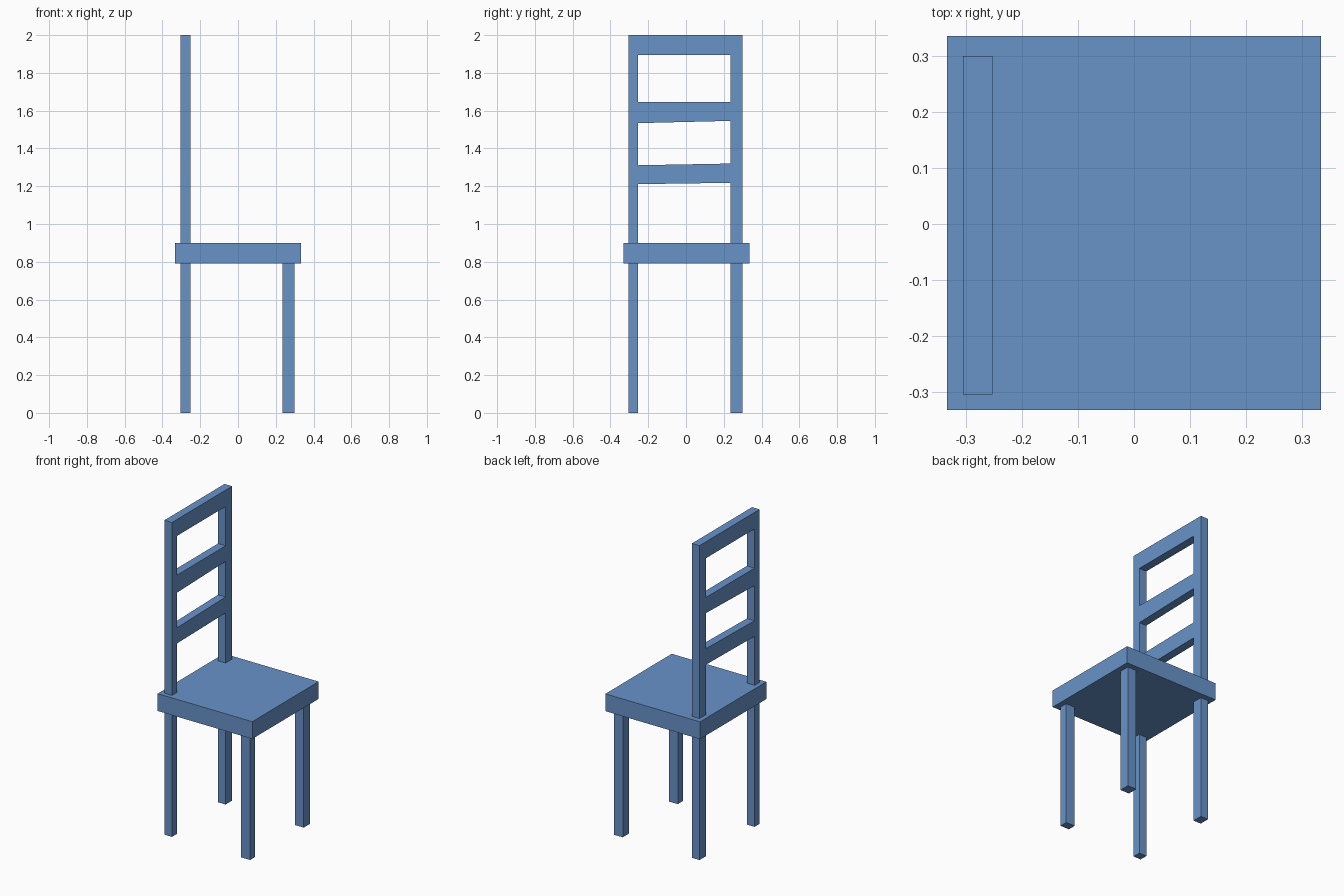
import bpy, bmesh

if "Cube" in bpy.data.objects:
    bpy.data.objects.remove(bpy.data.objects["Cube"])

mat = bpy.data.materials.new("blue")
mat.diffuse_color = (0.138, 0.292, 0.584, 1.0)
mat.use_nodes = True
mat.node_tree.nodes["Principled BSDF"].inputs["Base Color"].default_value = mat.diffuse_color


def box(name, xs, ys, zs, tilt=(0.0, 0.0)):
    """Box from ranges; tilt raises the (bottom, top) edges at the +y end."""
    bm = bmesh.new()
    bmesh.ops.create_cube(bm, size=1.0)
    for v in bm.verts:
        far, top = v.co.y > 0, v.co.z > 0
        z = zs[top] + (tilt[top] if far else 0.0)
        v.co = (xs[v.co.x > 0], ys[far], z)
    mesh = bpy.data.meshes.new(name)
    bm.to_mesh(mesh)
    bm.free()
    mesh.materials.append(mat)
    obj = bpy.data.objects.new(name, mesh)
    bpy.context.collection.objects.link(obj)
    return obj


BACK, FRONT = (-0.305, -0.252), (0.235, 0.298)
SIDES = {"right": (-0.304, -0.253), "left": (0.235, 0.3)}
SEAT_Z = (0.79, 0.90)

# Seat slab
box("seat", (-0.333, 0.333), (-0.332, 0.335), SEAT_Z)

# Legs below the seat and back posts above it
for side, ys in SIDES.items():
    box(f"front_leg_{side}", FRONT, ys, (0.0, SEAT_Z[0]))
    box(f"rear_leg_{side}", BACK, ys, (0.0, SEAT_Z[0]))
    box(f"back_post_{side}", BACK, ys, (SEAT_Z[1], 2.0))

# Back rails between the posts, the lower ones slightly uneven
gap = (SIDES["right"][1], SIDES["left"][0])
box("top_rail", BACK, gap, (1.895, 2.0))
box("middle_rail", BACK, gap, (1.534, 1.646), (0.012, 0.0))
box("lower_rail", BACK, gap, (1.211, 1.311), (0.007, 0.009))
